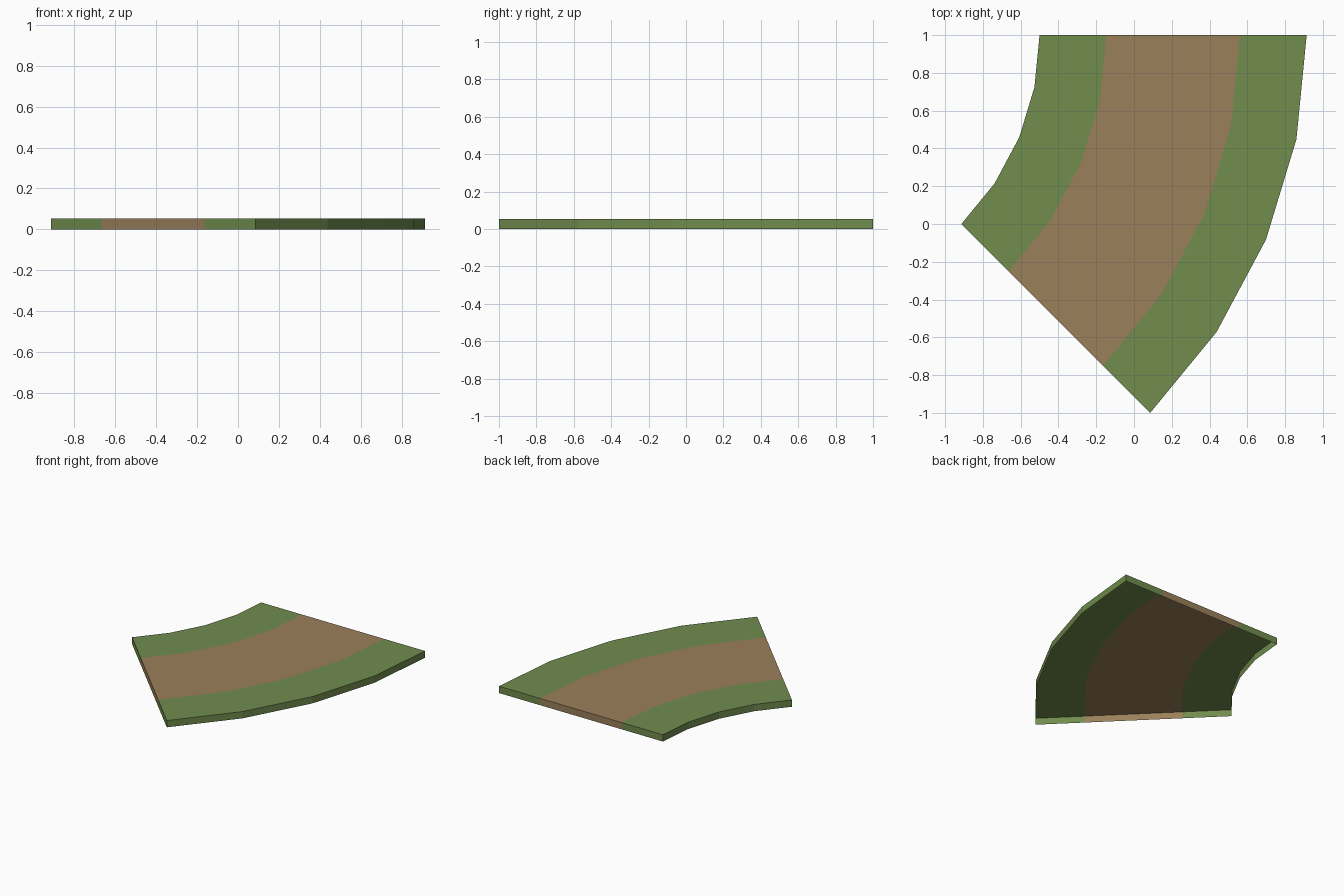
import bpy
import bmesh
from math import sin, cos, radians, sqrt

if "Cube" in bpy.data.objects:
    bpy.data.objects.remove(bpy.data.objects["Cube"], do_unlink=True)


def make_material(name, colour):
    mat = bpy.data.materials.new(name)
    mat.use_nodes = True
    mat.diffuse_color = colour
    bsdf = next(n for n in mat.node_tree.nodes if n.type == "BSDF_PRINCIPLED")
    bsdf.inputs["Base Color"].default_value = colour
    bsdf.inputs["Roughness"].default_value = 0.9
    return mat


grass = make_material("grass green", (0.165, 0.262, 0.076, 1))
dirt = make_material("dirt brown", (0.325, 0.215, 0.105, 1))

# Curved tile: an eighth of a ring, split into grass, dirt and grass bands
INNER = sqrt(2)
CENTRE_X, CENTRE_Y = -0.5 - INNER, 1.0
HEIGHT = 0.053
SEGMENTS = 4
RADII = [INNER * k for k in (1, 1.25, 1.75, 2)]

bm = bmesh.new()
grid = []
for i in range(SEGMENTS + 1):
    a = radians(45 * i / SEGMENTS)
    grid.append([bm.verts.new((CENTRE_X + r * cos(a), CENTRE_Y - r * sin(a), HEIGHT))
                 for r in RADII])

# Top surface
for row, following in zip(grid, grid[1:]):
    for band in range(3):
        face = bm.faces.new((row[band], following[band],
                             following[band + 1], row[band + 1]))
        face.material_index = 1 if band == 1 else 0

# Side walls hang from the rim in the colour of their band; the underside is open
rim = [(e.link_loops[0].vert, e.link_loops[0].link_loop_next.vert,
        e.link_faces[0].material_index) for e in bm.edges if e.is_boundary]
foot = {start: bm.verts.new((start.co.x, start.co.y, 0)) for start, _, _ in rim}
for start, end, colour in rim:
    wall = bm.faces.new((end, start, foot[start], foot[end]))
    wall.material_index = colour

mesh = bpy.data.meshes.new("curved_path_tile")
bm.to_mesh(mesh)
bm.free()
mesh.materials.append(grass)
mesh.materials.append(dirt)
tile = bpy.data.objects.new("curved_path_tile", mesh)
bpy.context.collection.objects.link(tile)
